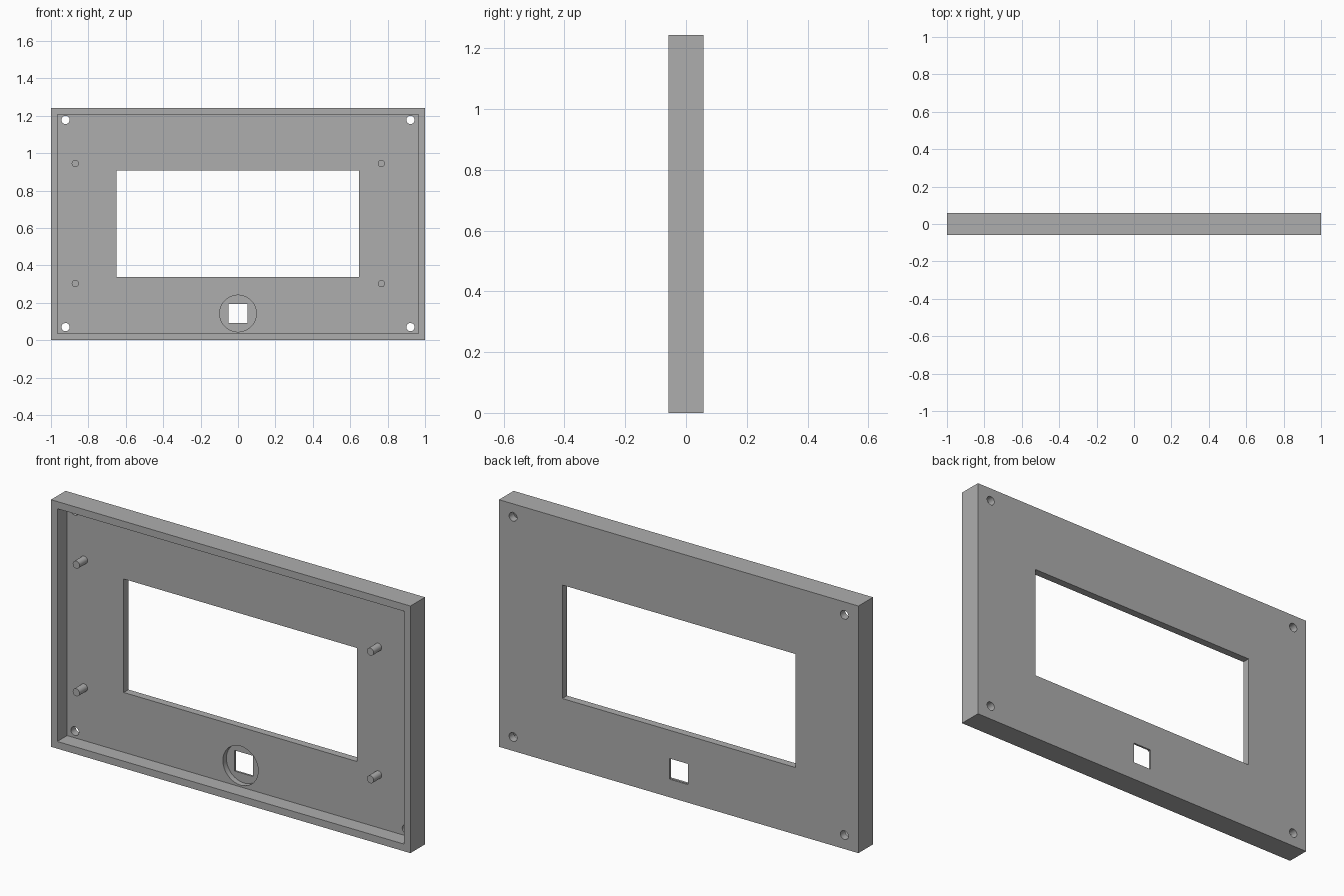
import bpy
import math

cube = bpy.data.objects.get("Cube")
if cube:
    bpy.data.objects.remove(cube, do_unlink=True)

HEIGHT = 1.243
FRONT, BACK = -0.058, 0.058
PANEL = 0.02          # front surface of the thin panel
FLOOR = 0.048         # floor of the round recess
CUT = 0.1             # overshoot for cutters

grey = bpy.data.materials.new("plain grey")
grey.use_nodes = True
colour = (0.42, 0.42, 0.42, 1)
grey.diffuse_color = colour
grey.node_tree.nodes["Principled BSDF"].inputs["Base Color"].default_value = colour


def box(name, x0, x1, y0, y1, z0, z1):
    bpy.ops.mesh.primitive_cube_add(
        size=1, location=((x0 + x1) / 2, (y0 + y1) / 2, (z0 + z1) / 2))
    ob = bpy.context.object
    ob.name = name
    ob.scale = (x1 - x0, y1 - y0, z1 - z0)
    bpy.ops.object.transform_apply(location=True, rotation=False, scale=True)
    ob.data.materials.append(grey)
    return ob


def rod(name, x, z, radius, y0, y1, sides=32):
    bpy.ops.mesh.primitive_cylinder_add(
        vertices=sides, radius=radius, depth=y1 - y0,
        location=(x, (y0 + y1) / 2, z), rotation=(math.pi / 2, 0, 0))
    ob = bpy.context.object
    ob.name = name
    ob.data.materials.append(grey)
    return ob


def subtract(target, cutter):
    cutter.hide_render = True
    mod = target.modifiers.new("cut", "BOOLEAN")
    mod.operation = "DIFFERENCE"
    mod.solver = "EXACT"
    mod.object = cutter
    bpy.context.view_layer.objects.active = target
    bpy.ops.object.modifier_apply(modifier=mod.name)
    bpy.data.objects.remove(cutter, do_unlink=True)


def smooth(ob):
    bpy.ops.object.select_all(action="DESELECT")
    ob.select_set(True)
    bpy.context.view_layer.objects.active = ob
    bpy.ops.object.shade_smooth_by_angle(angle=math.radians(30))


# Shallow tray: solid slab hollowed from the front
bezel = box("bezel", -1, 1, FRONT, BACK, 0, HEIGHT)
subtract(bezel, box("hollow_cutter", -0.965, 0.965, FRONT - CUT, PANEL,
                    0.036, HEIGHT - 0.036))

# Display window
subtract(bezel, box("window_cutter", -0.65, 0.648, -CUT, CUT, 0.337, 0.908))

# Round recess with a square opening
subtract(bezel, rod("recess_cutter", 0, 0.143, 0.098, -CUT, FLOOR, 64))
subtract(bezel, box("opening_cutter", -0.052, 0.05, -CUT, CUT, 0.091, 0.195))

# Corner screw holes
for x in (-0.922, 0.922):
    for z in (0.07, 1.178):
        subtract(bezel, rod("screw_cutter", x, z, 0.022, -CUT, CUT))
smooth(bezel)

# Mounting posts
for side, x in (("right", -0.87), ("left", 0.767)):
    for level, z in (("lower", 0.303), ("upper", 0.945)):
        smooth(rod(f"{level}_{side}_post", x, z, 0.019, -0.044, PANEL + 0.005))
